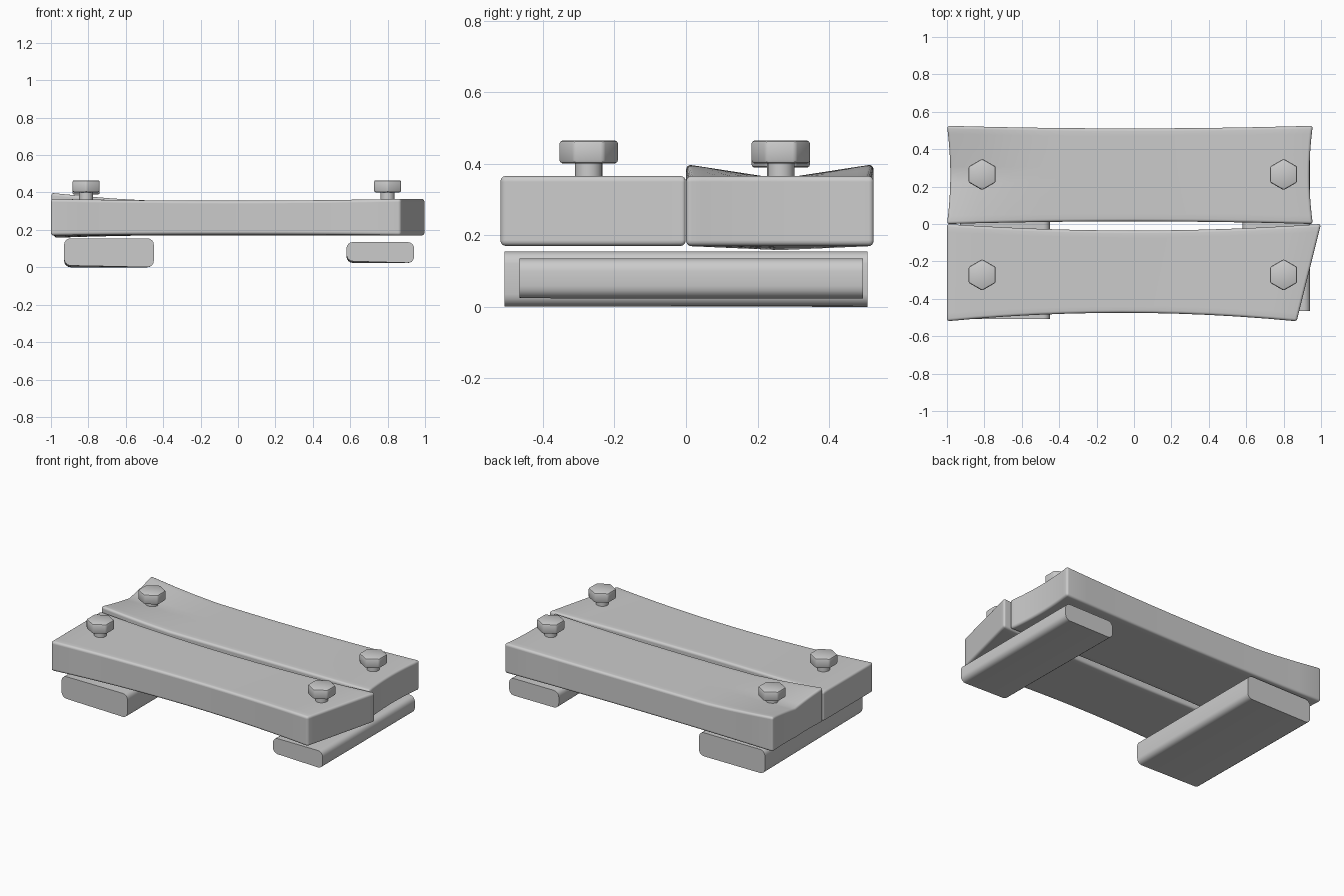
import bpy, bmesh, math
from mathutils import Matrix

if "Cube" in bpy.data.objects:
    bpy.data.objects.remove(bpy.data.objects["Cube"])


def finish(name, bm, bevel, segments, angle=40):
    mesh = bpy.data.meshes.new(name)
    bm.normal_update()
    bm.to_mesh(mesh)
    bm.free()
    ob = bpy.data.objects.new(name, mesh)
    bpy.context.collection.objects.link(ob)
    if bevel:
        m = ob.modifiers.new("bevel", 'BEVEL')
        m.width, m.segments = bevel, segments
        m.limit_method, m.angle_limit = 'ANGLE', math.radians(angle)
    bpy.ops.object.select_all(action='DESELECT')
    ob.select_set(True)
    bpy.context.view_layer.objects.active = ob
    if bevel:
        bpy.ops.object.modifier_apply(modifier="bevel")
    bpy.ops.object.shade_smooth_by_angle(angle=math.radians(40))
    return ob


def plank(name, shape):
    # Subdivided block warped by a function of normalised coordinates
    bm = bmesh.new()
    bmesh.ops.create_cube(bm, size=2)
    bmesh.ops.subdivide_edges(bm, edges=bm.edges[:], cuts=11, use_grid_fill=True)
    for v in bm.verts:
        v.co = shape(*v.co)
    return finish(name, bm, 0.042, 4, 50)


def front_shape(u, v, w):
    waist = 1 - u * u
    right = 0.935 + 0.065 * v
    x = -1 + (u + 1) / 2 * (right + 1)
    y = -0.26 + 0.26 * v - waist * (0.035 if v > 0 else -0.045) * abs(v)
    z = 0.268 + 0.098 * w - 0.010 * waist * max(w, 0) + 0.006 * waist * max(-w, 0)
    return x, y, z


def back_shape(u, v, w):
    waist = 1 - u * u
    x = -0.022 + 0.978 * u - u * 0.018 * (1 - v * v)
    y = 0.2625 + 0.2625 * v - 0.014 * v * waist
    z = 0.268 + 0.098 * w - 0.010 * waist * max(w, 0)
    # Corners of the left end curl upwards
    curl = max(0, (-0.5 - u) / 0.5) ** 1.3
    z += curl * ((0.042 * abs(v) - 0.008) if w > 0 else -0.012 * (1 - abs(v)))
    return x, y, z


plank("front_plank", front_shape)
plank("back_plank", back_shape)


def foot(name, x0, x1, y0, y1, z0, z1):
    # Cross bar with rounded long edges and flat ends
    bm = bmesh.new()
    bmesh.ops.create_cube(bm, size=1)
    for v in bm.verts:
        v.co = ((x0 + x1) / 2 + v.co.x * (x1 - x0),
                (y0 + y1) / 2 + v.co.y * (y1 - y0),
                (z0 + z1) / 2 + v.co.z * (z1 - z0))
        # Slightly worn outer bottom edge at the front
        if v.co.x < (x0 + x1) / 2 and v.co.z < z0 + 0.01 and v.co.y < 0:
            v.co.z += 0.01
    long_edges = [e for e in bm.edges
                  if abs(e.verts[0].co.y - e.verts[1].co.y) > 0.5]
    bmesh.ops.bevel(bm, geom=long_edges, offset=0.035, segments=4,
                    profile=0.5, affect='EDGES')
    return finish(name, bm, 0, 0)


foot("left_foot", -0.93, -0.45, -0.507, 0.507, 0.0, 0.155)
foot("right_foot", 0.58, 0.942, -0.465, 0.495, 0.023, 0.135)


def bolt(name, x, y, drop):
    # Hexagonal head with points along y
    bm = bmesh.new()
    bmesh.ops.create_cone(bm, cap_ends=True, segments=6, radius1=0.084, radius2=0.084,
                          depth=0.064,
                          matrix=Matrix.Translation((x, y, 0.433 - drop)))
    head = finish(name + "_head", bm, 0.009, 2)
    ys = [v.co.y for v in head.data.vertices]
    xs = [v.co.x for v in head.data.vertices]
    if max(xs) - min(xs) > max(ys) - min(ys):
        head.data.transform(Matrix.Translation((x, y, 0))
                            @ Matrix.Rotation(math.radians(30), 4, 'Z')
                            @ Matrix.Translation((-x, -y, 0)))
    # Round shank
    bm = bmesh.new()
    bmesh.ops.create_cone(bm, cap_ends=True, segments=16, radius1=0.038, radius2=0.038,
                          depth=0.1,
                          matrix=Matrix.Translation((x, y, 0.36 - drop)))
    finish(name + "_shank", bm, 0, 0)


for xn, x in (("left", -0.812), ("right", 0.80)):
    for yn, y in (("front", -0.272), ("back", 0.265)):
        bolt(f"{xn}_{yn}_bolt", x, y, 0.012 if (xn, yn) == ("left", "back") else 0)
